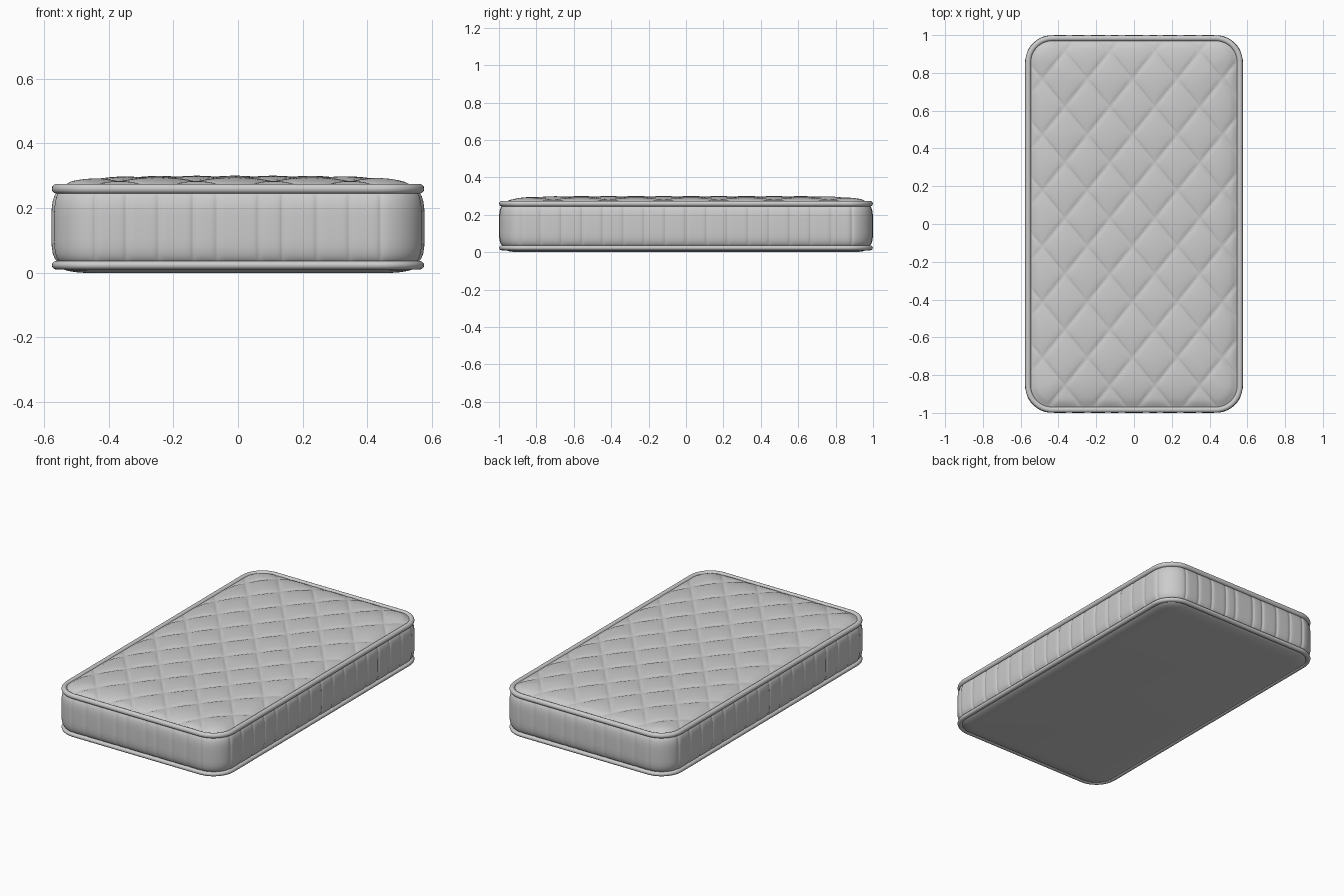
import bpy, bmesh, math

if "Cube" in bpy.data.objects:
    bpy.data.objects.remove(bpy.data.objects["Cube"])

HX, HY, R = 0.577, 1.0, 0.145      # outer half sizes and corner radius in plan


def rounded_rect(step):
    """Outline points with outward normals, counter-clockwise."""
    pts = []
    ax, ay = HX - R, HY - R
    corners = [(ax, ay), (-ax, ay), (-ax, -ay), (ax, -ay)]
    for k, (cx, cy) in enumerate(corners):
        arc = max(12, int(R * math.pi / 2 / step))
        for i in range(arc + 1):
            a = math.pi / 2 * (k + i / arc)
            nx, ny = math.cos(a), math.sin(a)
            pts.append((cx + R * nx, cy + R * ny, nx, ny))
        # straight run to the next corner
        nx2, ny2 = corners[(k + 1) % 4]
        length = math.hypot(nx2 - cx, ny2 - cy)
        n = max(1, round(length / step))
        x0, y0, nx, ny = pts[-1]
        for i in range(1, n):
            pts.append((x0 + (nx2 - cx) * i / n, y0 + (ny2 - cy) * i / n, nx, ny))
    return pts


def finish(name, bm, fix_normals=True):
    if fix_normals:
        bmesh.ops.recalc_face_normals(bm, faces=bm.faces[:])
    me = bpy.data.meshes.new(name)
    bm.to_mesh(me)
    bm.free()
    for p in me.polygons:
        p.use_smooth = True
    ob = bpy.data.objects.new(name, me)
    bpy.context.collection.objects.link(ob)
    return ob


def sweep(name, profile, step, closed=False, cap=False, dent=None):
    """Run a profile of (inset, z) points around the outline."""
    path = rounded_rect(step)
    bm = bmesh.new()
    rings = []
    for inset, z in profile:
        ring = []
        for x, y, nx, ny in path:
            d = inset + (dent(x, y, nx, ny, z) if dent else 0)
            ring.append(bm.verts.new((x - nx * d, y - ny * d, z)))
        rings.append(ring)
    pairs = list(zip(rings, rings[1:])) + ([(rings[-1], rings[0])] if closed else [])
    n = len(path)
    for a, b in pairs:
        for i in range(n):
            j = (i + 1) % n
            bm.faces.new((a[i], a[j], b[j], b[i]))
    if cap:
        bm.faces.new(rings[-1])
    return finish(name, bm)


# Side wall with vertical stitched channels
END_SEAMS = [s * v for s in (-1, 1) for v in (0.065, 0.138, 0.245, 0.345, 0.441)]
SIDE_SEAMS = [0.111 * i for i in range(-8, 9)]


def channel(x, y, nx, ny, z):
    if abs(ny) > 0.7:
        d = min(abs(x - s) for s in END_SEAMS)
    else:
        d = min(abs(y - s) for s in SIDE_SEAMS)
    fade = min(1, max(0, (0.115 - abs(z - 0.141)) / 0.02))
    return 0.007 * math.exp(-d / 0.007) * fade


wall = [(0.03, 0.258), (0.016, 0.248), (0.009, 0.238), (0.004, 0.222), (0.001, 0.2),
        (0, 0.175), (0, 0.14), (0, 0.105), (0.001, 0.08), (0.004, 0.06),
        (0.009, 0.046), (0.016, 0.036), (0.03, 0.026)]
sweep("side_wall", wall, 0.005, dent=channel)

# Piping around the top and bottom edges
for name, zc, rz in (("top_piping", 0.26, 0.0155), ("bottom_piping", 0.0235, 0.0135)):
    ring = [(0.0165 - 0.0155 * math.cos(a), zc + rz * math.sin(a))
            for a in (2 * math.pi * i / 14 for i in range(14))]
    sweep(name, ring, 0.03, closed=True)

# Plain underside
sweep("underside", [(0.018, 0.022), (0.032, 0.013), (0.05, 0.006), (0.075, 0.002), (0.1, 0)],
      0.03, cap=True)

# Quilted top: grid aligned with the diamond stitching
CX, CY, N = 0.119, 0.1475, 12       # half diamond size and grid cells per half diamond
X0, Y0 = -0.01, 0.765               # one stitch crossing
INSET = 0.022


def edge_distance(x, y):
    """Distance inside the panel outline (negative outside) and outward normal."""
    r = R - INSET
    qx, qy = abs(x) - (HX - R), abs(y) - (HY - R)
    sx, sy = math.copysign(1, x), math.copysign(1, y)
    if qx > 0 and qy > 0:
        l = math.hypot(qx, qy)
        return r - l, sx * qx / l, sy * qy / l
    return (r - qx, sx, 0) if qx > qy else (r - qy, 0, sy)


bm = bmesh.new()
grid, inside = {}, {}
i_range = range(int((-0.59 - X0) / CX * N), int((0.59 - X0) / CX * N) + 1)
j_range = range(int((-1.01 - Y0) / CY * N), int((1.01 - Y0) / CY * N) + 1)
for i in i_range:
    for j in j_range:
        x, y = X0 + CX * i / N, Y0 + CY * j / N
        d, nx, ny = edge_distance(x, y)
        inside[i, j] = d > 0
        if d < 0:
            x, y, d = x + nx * d, y + ny * d, 0
        a = abs(math.sin(math.pi * (i + j) / (2 * N)))
        b = abs(math.sin(math.pi * (i - j) / (2 * N)))
        puff = (a * b) ** 0.4 * min(1, d / 0.04)
        z = 0.262 + 0.027 * (1 - math.exp(-d / 0.085)) + 0.0115 * puff
        grid[i, j] = bm.verts.new((x, y, z))
for i in i_range[:-1]:
    for j in j_range[:-1]:
        keys = [(i, j), (i + 1, j), (i + 1, j + 1), (i, j + 1)]
        if not any(inside[k] for k in keys):
            continue
        p, q, r, s = (grid[k] for k in keys)
        if (i - j) % (2 * N) == 0:
            tris = ((p, q, r), (p, r, s))
        else:
            tris = ((p, q, s), (q, r, s))
        for t in tris:
            bm.faces.new(t)
bmesh.ops.delete(bm, geom=[v for v in bm.verts if not v.link_faces], context='VERTS')
finish("quilted_top", bm, fix_normals=False)
